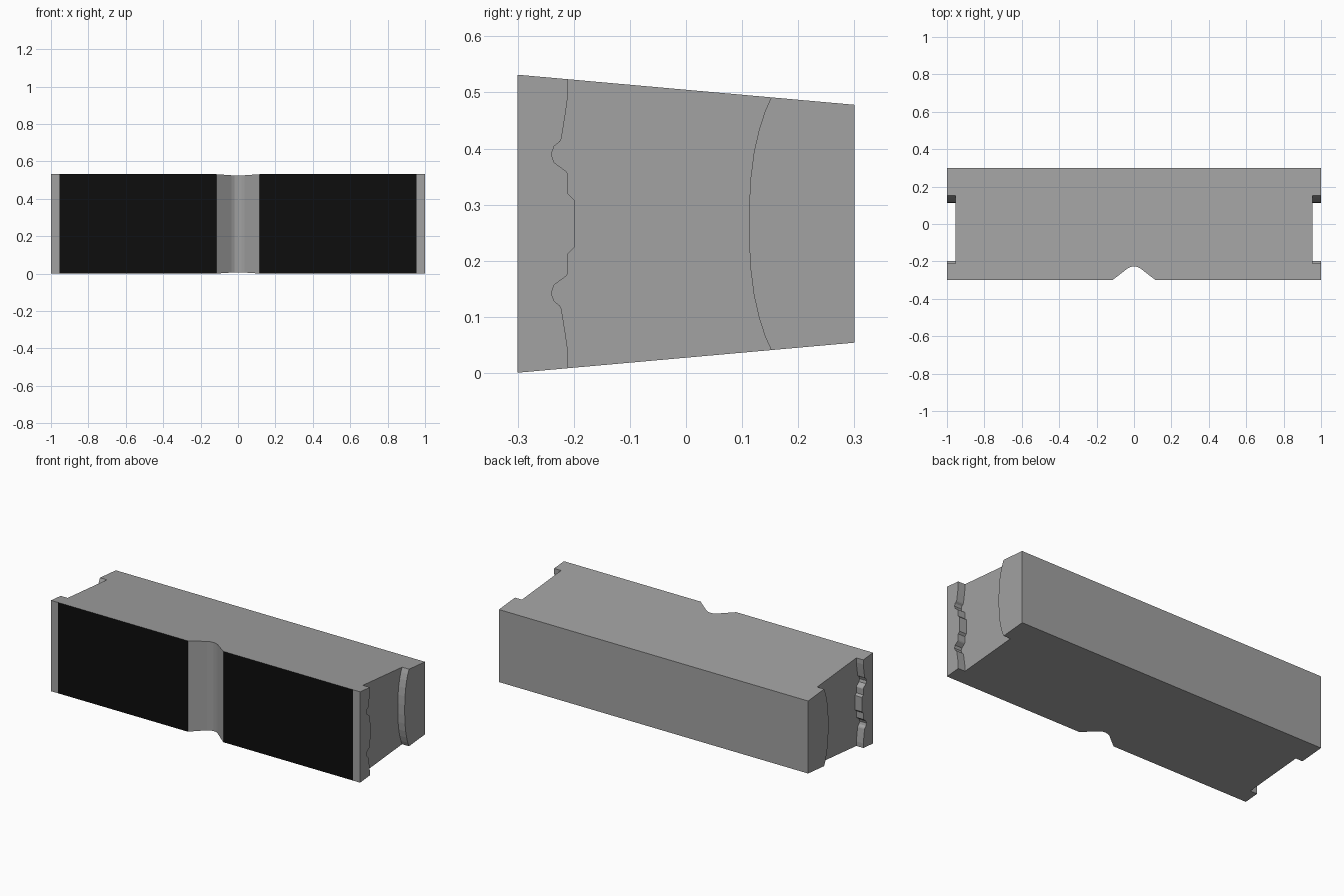
import bpy, bmesh

if "Cube" in bpy.data.objects:
    bpy.data.objects.remove(bpy.data.objects["Cube"])

W, H, D, ZM = 1.0, 0.955, 0.3, 0.266   # outer half length, inner half length, half depth, mid height


def half_height(y):
    # block tapers towards the back
    return 0.2655 + (0.212 - 0.2655) * (y + D) / (2 * D)


def mirror_profile(points):
    # (y, height above middle) from top to centre, mirrored downwards
    return points + [(y, -h) for y, h in reversed(points)]


# wavy inner edge of the front lip and curved inner edge of the back lip
wavy = mirror_profile([(-0.21, half_height(-0.21)), (-0.21, 0.231), (-0.215, 0.195),
                       (-0.222, 0.152), (-0.225, 0.146), (-0.235, 0.138), (-0.24, 0.124),
                       (-0.235, 0.109), (-0.213, 0.093), (-0.21, 0.088), (-0.21, 0.053),
                       (-0.199, 0.042)])
curve = mirror_profile([(0.152, half_height(0.152)), (0.141, 0.201), (0.130, 0.167),
                        (0.121, 0.127), (0.115, 0.08), (0.1125, 0.03)])


def material(name, color):
    m = bpy.data.materials.new(name)
    m.diffuse_color = (*color, 1)
    m.use_nodes = True
    m.node_tree.nodes["Principled BSDF"].inputs["Base Color"].default_value = m.diffuse_color
    return m


grey = material("stone grey", (0.36, 0.36, 0.36))
black = material("black", (0.004, 0.004, 0.004))

bm = bmesh.new()


def face(points):
    return bm.faces.new([bm.verts.new(p) for p in points])


# main body: plan outline with the front notch, ends left open
notch = [(-0.115, -D), (-0.035, -0.238), (-0.018, -0.229), (0, -0.227),
         (0.018, -0.229), (0.035, -0.238), (0.115, -D)]
outline = ([(-H, -D)] + notch + [(H, -D), (H, -0.21), (H, 0.152), (H, D),
           (-H, D), (-H, 0.152), (-H, -0.21)])
for s in (1, -1):
    face([(x, y, ZM + s * half_height(y)) for x, y in outline])
for (x0, y0), (x1, y1) in zip(outline, outline[1:] + outline[:1]):
    if x0 == x1:
        continue
    a, b = half_height(y0), half_height(y1)
    f = face([(x0, y0, ZM - a), (x1, y1, ZM - b), (x1, y1, ZM + b), (x0, y0, ZM + a)])
    # black front panels either side of the notch
    if y0 == y1 == -D:
        f.material_index = 1

# recessed ends and raised lips
corner = half_height
front_lip = wavy + [(-D, -corner(-D)), (-D, corner(-D))]
back_lip = curve + [(D, -corner(D)), (D, corner(D))]
for s in (1, -1):
    face([(s * H, y, ZM + h) for y, h in wavy + curve[::-1]])
    for lip in (front_lip, back_lip):
        face([(s * W, y, ZM + h) for y, h in lip])
        for (y0, h0), (y1, h1) in zip(lip, lip[1:] + lip[:1]):
            face([(s * H, y0, ZM + h0), (s * H, y1, ZM + h1),
                  (s * W, y1, ZM + h1), (s * W, y0, ZM + h0)])

bmesh.ops.remove_doubles(bm, verts=bm.verts, dist=0.0002)
bmesh.ops.recalc_face_normals(bm, faces=bm.faces)
bmesh.ops.triangulate(bm, faces=[f for f in bm.faces if len(f.verts) > 4])

mesh = bpy.data.meshes.new("notched_block")
bm.to_mesh(mesh)
bm.free()
mesh.materials.append(grey)
mesh.materials.append(black)
block = bpy.data.objects.new("notched_block", mesh)
bpy.context.collection.objects.link(block)
